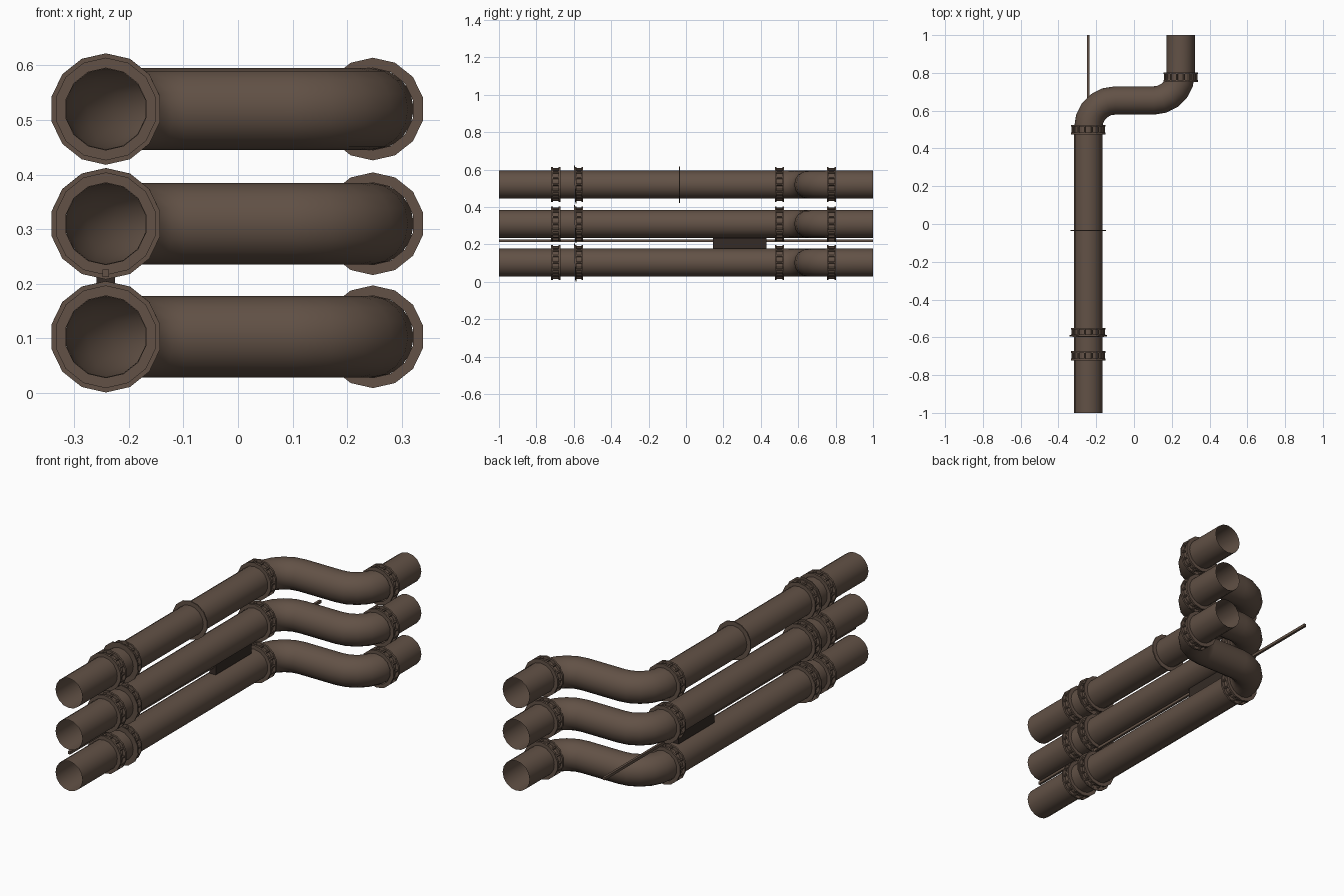
import bpy, bmesh, math
from mathutils import Vector, Matrix

if "Cube" in bpy.data.objects:
    bpy.data.objects.remove(bpy.data.objects["Cube"])

XL, XR = -0.242, 0.247          # long run and offset run
LEVELS = (0.103, 0.31, 0.52)    # pipe heights
R = 0.075


def material(name, col):
    m = bpy.data.materials.new(name)
    m.diffuse_color = (*col, 1)
    m.use_nodes = True
    m.node_tree.nodes["Principled BSDF"].inputs["Base Color"].default_value = m.diffuse_color
    return m


BROWN = material("brown_metal", (0.122, 0.083, 0.061))
DARK = material("dark_brown", (0.035, 0.024, 0.019))


def finish(name, bm, mat, smooth=False):
    bmesh.ops.recalc_face_normals(bm, faces=bm.faces)
    me = bpy.data.meshes.new(name)
    bm.to_mesh(me)
    bm.free()
    me.materials.append(mat)
    for p in me.polygons:
        p.use_smooth = smooth
    ob = bpy.data.objects.new(name, me)
    bpy.context.collection.objects.link(ob)
    return ob


def bridge(bm, rings):
    for a, b in zip(rings, rings[1:]):
        n = len(a)
        for i in range(n):
            j = (i + 1) % n
            bm.faces.new((a[i], a[j], b[j], b[i]))


def pipe(name, z, sides=16, steps=5, bend=0.142, cy=0.654):
    # path of (x, y, heading from +y towards +x)
    path = [(XL, -1, 0)]
    for i in range(steps + 1):
        a = math.pi / 2 * i / steps
        path.append((XL + bend * (1 - math.cos(a)),
                     cy - bend + bend * math.sin(a), a))
    for i in range(steps + 1):
        a = math.pi / 2 * (1 - i / steps)
        path.append((XR - bend * (1 - math.cos(a)),
                     cy + bend - bend * math.sin(a), a))
    path.append((XR, 1, 0))
    bm = bmesh.new()
    rings = []
    for x, y, a in path:
        side = Vector((math.cos(a), -math.sin(a), 0))
        ring = []
        for k in range(sides):
            t = 2 * math.pi * k / sides
            p = Vector((x, y, z)) + side * R * math.sin(t)
            p.z += R * math.cos(t)
            ring.append(bm.verts.new(p))
        rings.append(ring)
    bridge(bm, rings)
    return finish(name, bm, BROWN, True)


def lathe(bm, profile, sides=14):
    # profile of (radius, y), turned about the y axis
    rings = []
    for r, y in profile:
        rings.append([bm.verts.new((r * math.sin(2 * math.pi * k / sides), y,
                                    r * math.cos(2 * math.pi * k / sides)))
                      for k in range(sides)])
    bridge(bm, rings)


def flange(name, x, y, z, r=0.094, w=0.025, t=0.01, bolts=14):
    bm = bmesh.new()
    lathe(bm, [(R, -w), (r, -w), (r, -w + t), (0.079, -w + t),
               (0.079, w - t), (r, w - t), (r, w), (R, w)])
    # bolts between the two discs
    for k in range(bolts):
        a = 2 * math.pi * (k + 0.5) / bolts
        m = (Matrix.Translation((0.084 * math.sin(a), 0, 0.084 * math.cos(a)))
             @ Matrix.Rotation(math.pi / 2, 4, 'X'))
        bmesh.ops.create_cone(bm, cap_ends=False, segments=6, radius1=0.006,
                              radius2=0.006, depth=2 * (w - t), matrix=m)
    finish(name, bm, BROWN).location = (x, y, z)


def collar(name, y, z, r, tilt=0.0):
    bm = bmesh.new()
    lathe(bm, [(R - 0.001, -0.003), (r, -0.003), (r, 0.003), (R - 0.001, 0.003)])
    ob = finish(name, bm, BROWN)
    ob.location = (XL, y, z)
    ob.rotation_euler = (tilt, 0, 0)


def box(name, centre, size, mat):
    bm = bmesh.new()
    bmesh.ops.create_cube(bm, size=1, matrix=Matrix.Translation(centre)
                          @ Matrix.Diagonal((*size, 1)))
    finish(name, bm, mat)


# three stacked pipes with their joints
for n, z in enumerate(LEVELS, 1):
    pipe(f"pipe_{n}", z)
    flange(f"front_flange_{n}", XL, -0.697, z)
    flange(f"second_flange_{n}", XL, -0.572, z, w=0.021, t=0.008)
    collar(f"gasket_{n}", -0.592, z, 0.102, math.radians(2))
    flange(f"bend_flange_{n}", XL, 0.5, z)
    flange(f"rear_flange_{n}", XR, 0.778, z)

# thin collar on the top pipe only
collar("top_collar", -0.035, LEVELS[2], 0.097)

# conduit and hanging box between the lower two pipes
box("conduit", (XL, 0, 0.219), (0.012, 2.0, 0.014), BROWN)
box("junction_box", (XL, 0.287, 0.207), (0.034, 0.285, 0.056), DARK)
